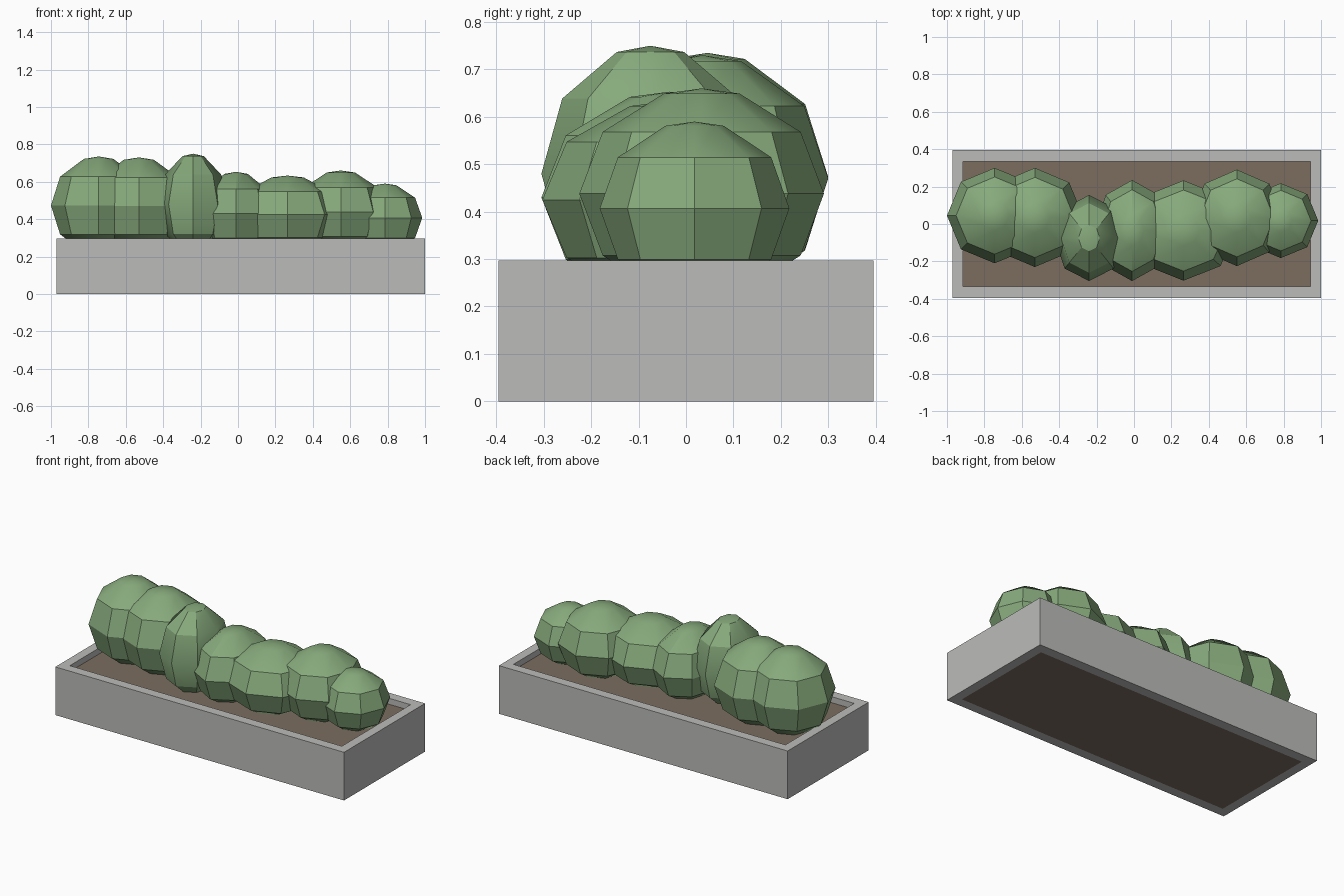
import bpy
import bmesh
from math import cos, sin, radians

cube = bpy.data.objects.get("Cube")
if cube:
    bpy.data.objects.remove(cube, do_unlink=True)


def material(name, color):
    mat = bpy.data.materials.new(name)
    mat.use_nodes = True
    mat.diffuse_color = (*color, 1)
    bsdf = next(n for n in mat.node_tree.nodes if n.type == "BSDF_PRINCIPLED")
    bsdf.inputs["Base Color"].default_value = (*color, 1)
    bsdf.inputs["Roughness"].default_value = 0.9
    return mat


stone = material("stone grey", (0.5, 0.5, 0.49))
earth = material("earth brown", (0.2, 0.155, 0.115))
leaf = material("leaf green", (0.24, 0.4, 0.2))


def finish(name, bm, mat, location):
    bmesh.ops.recalc_face_normals(bm, faces=bm.faces)
    mesh = bpy.data.meshes.new(name)
    bm.to_mesh(mesh)
    bm.free()
    mesh.materials.append(mat)
    obj = bpy.data.objects.new(name, mesh)
    obj.location = location
    bpy.context.collection.objects.link(obj)
    return obj


def bridge(bm, lower, upper):
    n = len(lower)
    for i in range(n):
        j = (i + 1) % n
        bm.faces.new((lower[i], lower[j], upper[j], upper[i]))


def rectangle(bm, hx, hy, z):
    corners = ((-hx, -hy), (hx, -hy), (hx, hy), (-hx, hy))
    return [bm.verts.new((x, y, z)) for x, y in corners]


# Planter: open rectangular frame with a flat rim
outer, inner, height = (0.985, 0.395), (0.928, 0.335), 0.297
bm = bmesh.new()
loops = [rectangle(bm, *size, z) for size, z in
         ((outer, 0), (outer, height), (inner, height), (inner, 0))]
for k in range(4):
    bridge(bm, loops[k], loops[(k + 1) % 4])
finish("planter_frame", bm, stone, (0.015, 0, 0))

# Soil: block filling the frame to just under the rim
bm = bmesh.new()
base, top = rectangle(bm, *inner, 0), rectangle(bm, *inner, 0.26)
bridge(bm, base, top)
bm.faces.new(base)
bm.faces.new(top)
finish("soil", bm, earth, (0.015, 0, 0))


# Shrubs: eight-sided faceted ellipsoids with softly shaded crowns
def shrub(name, centre, radii):
    rx, ry, rz = radii
    bm = bmesh.new()
    rings = []
    for tilt in (-72, -36, 0, 36, 72):
        t = radians(tilt)
        rings.append([bm.verts.new((rx * cos(t) * cos(radians(a)),
                                    ry * cos(t) * sin(radians(a)),
                                    rz * sin(t))) for a in range(0, 360, 45)])
    for lower, upper in zip(rings, rings[1:]):
        bridge(bm, lower, upper)
    for ring, z in ((rings[0], -rz), (rings[-1], rz)):
        pole = bm.verts.new((0, 0, z))
        for i, v in enumerate(ring):
            bm.faces.new((v, ring[(i + 1) % len(ring)], pole))
    return finish(name, bm, leaf, centre)


shrubs = [
    ((-0.745, 0.045, 0.473), (0.255, 0.255, 0.262)),
    ((-0.53, 0.035, 0.47), (0.26, 0.265, 0.26)),
    ((-0.24, -0.075, 0.48), (0.185, 0.23, 0.27)),
    ((-0.01, -0.035, 0.43), (0.2, 0.27, 0.223)),
    ((0.265, -0.035, 0.425), (0.28, 0.268, 0.208)),
    ((0.55, 0.033, 0.438), (0.245, 0.258, 0.222)),
    ((0.785, 0.018, 0.407), (0.2, 0.2, 0.183)),
]
bpy.ops.object.select_all(action="DESELECT")
for i, (centre, radii) in enumerate(shrubs):
    obj = shrub(f"shrub_{i + 1}", centre, radii)
    obj.select_set(True)
    bpy.context.view_layer.objects.active = obj
bpy.ops.object.shade_smooth_by_angle(angle=radians(30))
